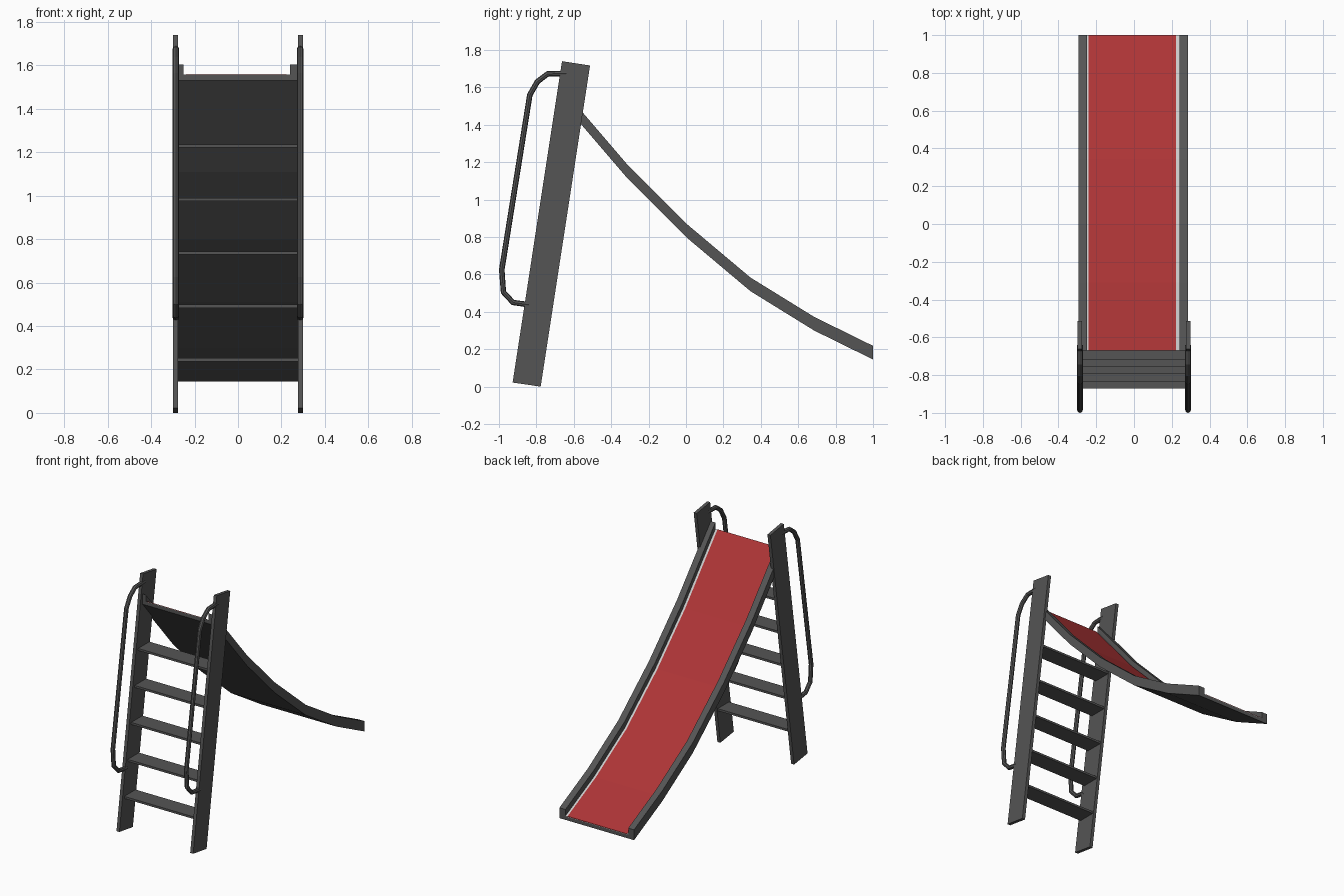
import bpy, bmesh

if "Cube" in bpy.data.objects:
    bpy.data.objects.remove(bpy.data.objects["Cube"])


def material(name, r, g, b):
    m = bpy.data.materials.new(name)
    m.diffuse_color = (r, g, b, 1)
    m.use_nodes = True
    m.node_tree.nodes["Principled BSDF"].inputs["Base Color"].default_value = m.diffuse_color
    return m


GREY = material("dark grey", 0.09, 0.09, 0.09)
RED = material("red", 0.42, 0.035, 0.037)
LIGHT = material("light grey", 0.6, 0.6, 0.6)


def finish(name, mesh, mat):
    ob = bpy.data.objects.new(name, mesh)
    bpy.context.collection.objects.link(ob)
    mesh.materials.append(mat)
    return ob


def extrude_profile(name, outline, x0, x1, mat):
    """Solid from a closed (y, z) outline, stretched from x0 to x1."""
    bm = bmesh.new()
    a = [bm.verts.new((x0, y, z)) for y, z in outline]
    b = [bm.verts.new((x1, y, z)) for y, z in outline]
    n = len(outline)
    bm.faces.new(a)
    bm.faces.new(b[::-1])
    for i in range(n):
        j = (i + 1) % n
        bm.faces.new((a[i], b[i], b[j], a[j]))
    bmesh.ops.recalc_face_normals(bm, faces=bm.faces)
    # concave end caps are split cleanly
    bmesh.ops.triangulate(bm, faces=[f for f in bm.faces if len(f.verts) > 4])
    mesh = bpy.data.meshes.new(name)
    bm.to_mesh(mesh)
    bm.free()
    return finish(name, mesh, mat)


# Ladder rails and handrails, one on each side
rail = [(-0.927, 0.022), (-0.777, 0.0), (-0.513, 1.717), (-0.663, 1.74)]
grip = [(-0.64, 1.675), (-0.74, 1.672), (-0.795, 1.63), (-0.835, 1.56),
        (-0.985, 0.625), (-0.976, 0.505), (-0.925, 0.45), (-0.84, 0.438)]
for side, s in (("left", -1), ("right", 1)):
    extrude_profile(side + "_ladder_rail", rail, s * 0.276, s * 0.299, GREY)
    curve = bpy.data.curves.new(side + "_handrail", "CURVE")
    curve.dimensions = "3D"
    curve.bevel_depth = 0.015
    curve.bevel_resolution = 2
    sp = curve.splines.new("POLY")
    sp.points.add(len(grip) - 1)
    for p, (y, z) in zip(sp.points, grip):
        p.co = (s * 0.286, y, z, 1)
        p.radius = 1
    sp.use_smooth = False
    finish(side + "_handrail", curve, GREY)

# Ladder steps
for i in range(5):
    y, z = -0.872 + 0.0385 * i, 0.252 + 0.246 * i
    extrude_profile("step_%d" % (i + 1),
                    [(y, z - 0.015), (y + 0.125, z - 0.015), (y + 0.125, z), (y, z)],
                    -0.278, 0.278, GREY)

# Slide: every layer follows the same underside curve
path = [(-0.67, 1.53), (-0.31, 1.11), (0.0, 0.80), (0.345, 0.51),
        (0.685, 0.30), (1.0, 0.145)]


def slide_layer(name, low, high, x0, x1, mat):
    outline = [(y, z + low) for y, z in path] + [(y, z + high) for y, z in path[::-1]]
    extrude_profile(name, outline, x0, x1, mat)


slide_layer("slide_base", 0, 0.025, -0.294, 0.286, GREY)
slide_layer("left_slide_wall", 0, 0.073, -0.295, -0.25, GREY)
slide_layer("right_slide_wall", 0, 0.073, 0.24, 0.287, GREY)
slide_layer("slide_edge_trim", 0.024, 0.027, -0.251, 0.241, LIGHT)
slide_layer("slide_surface", 0.024, 0.030, -0.24, 0.223, RED)
